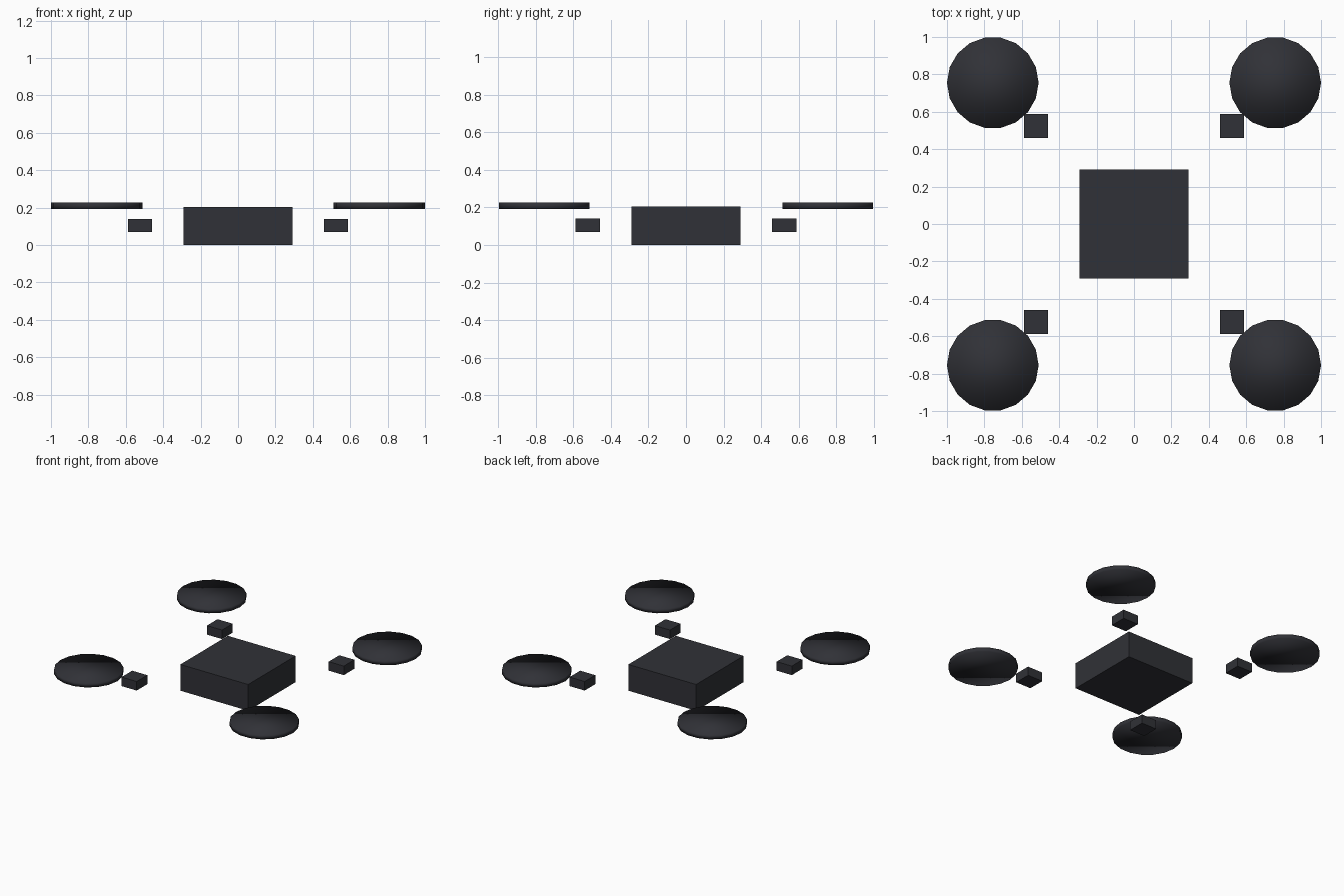
import bpy, bmesh, math
from mathutils import Matrix

if "Cube" in bpy.data.objects:
    bpy.data.objects.remove(bpy.data.objects["Cube"])


def material(name, color):
    m = bpy.data.materials.new(name)
    m.diffuse_color = color
    m.use_nodes = True
    m.node_tree.nodes["Principled BSDF"].inputs["Base Color"].default_value = m.diffuse_color
    return m


dark = material("dark_grey", (0.03, 0.031, 0.038, 1))


def add_part(name, bm, location, smooth=False):
    mesh = bpy.data.meshes.new(name)
    for f in bm.faces:
        f.smooth = smooth
    bm.to_mesh(mesh)
    bm.free()
    mesh.materials.append(dark)
    obj = bpy.data.objects.new(name, mesh)
    obj.location = location
    bpy.context.collection.objects.link(obj)
    return obj


def box(name, size, location):
    bm = bmesh.new()
    bmesh.ops.create_cube(bm, size=1, matrix=Matrix.Diagonal((*size, 1)))
    return add_part(name, bm, location)


def disc(name, radius, depth, location):
    # 18-sided, soft shaded, with a corner pointing along x
    bm = bmesh.new()
    bmesh.ops.create_cone(bm, cap_ends=True, segments=18, radius1=radius,
                          radius2=radius, depth=depth,
                          matrix=Matrix.Rotation(math.pi / 2, 4, 'Z'))
    return add_part(name, bm, location, smooth=True)


# central body
box("body", (0.583, 0.583, 0.204), (0, 0, 0.102))

# motor block and rotor disc in each corner
for sx, side in ((-1, "left"), (1, "right")):
    for sy, end in ((-1, "front"), (1, "back")):
        box(f"motor_{end}_{side}", (0.13, 0.13, 0.07),
            (sx * 0.524, sy * 0.524, 0.105))
        disc(f"rotor_{end}_{side}", 0.245, 0.034,
             (sx * 0.755, sy * 0.755, 0.209))
